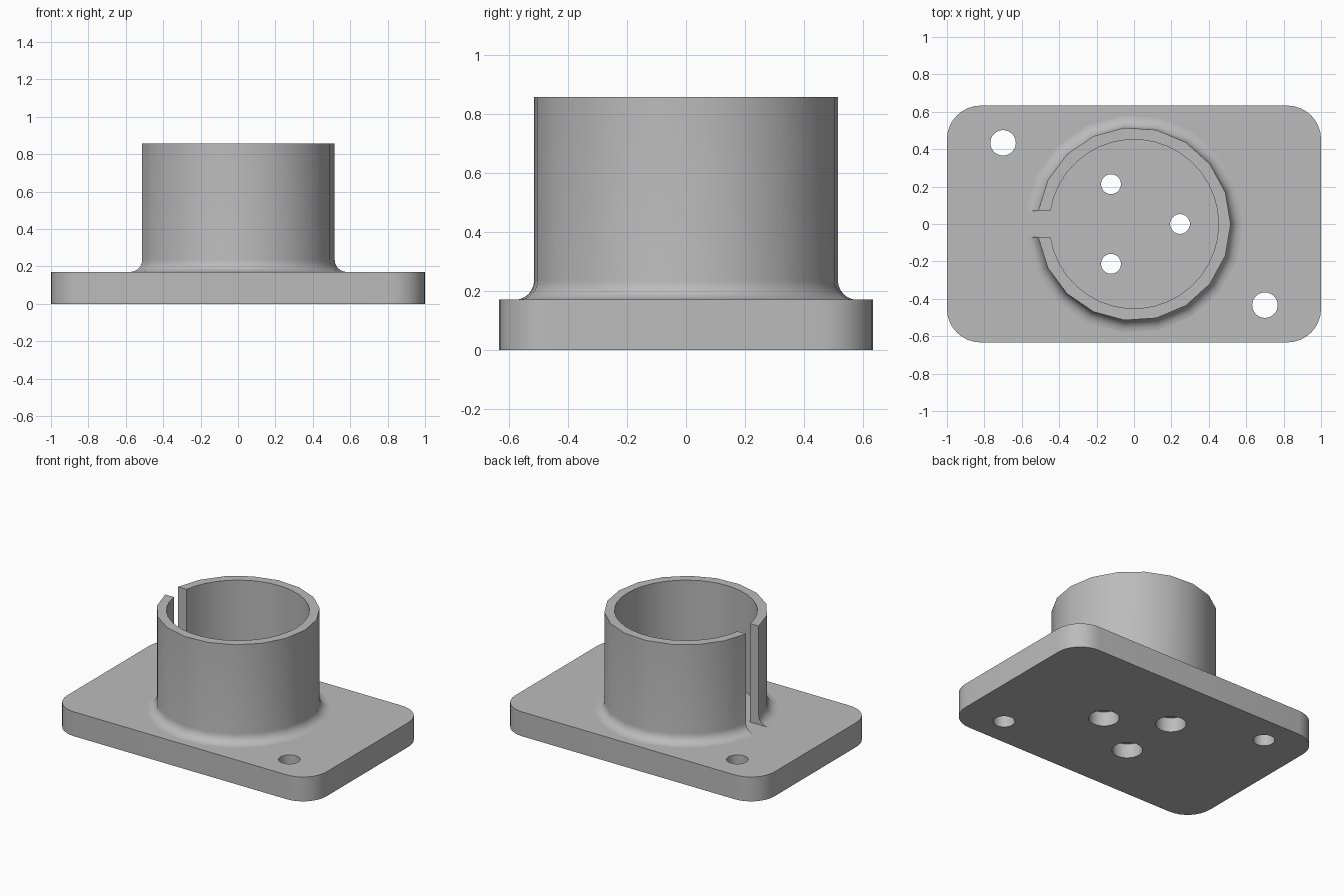
import bpy, bmesh, math

if "Cube" in bpy.data.objects:
    bpy.data.objects.remove(bpy.data.objects["Cube"])

PLATE_TOP = 0.17
CUP_TOP = 0.857
R_IN, R_OUT, FILLET = 0.452, 0.517, 0.065
SLOT_HALF = 0.07
STEPS = 36

grey = bpy.data.materials.new("plain_grey")
grey.diffuse_color = (0.5, 0.5, 0.5, 1)
grey.use_nodes = True
grey.node_tree.nodes["Principled BSDF"].inputs["Base Color"].default_value = grey.diffuse_color


def make_object(name, bm):
    bmesh.ops.recalc_face_normals(bm, faces=bm.faces[:])
    mesh = bpy.data.meshes.new(name)
    bm.to_mesh(mesh)
    bm.free()
    mesh.materials.append(grey)
    obj = bpy.data.objects.new(name, mesh)
    bpy.context.collection.objects.link(obj)
    return obj


def activate(obj):
    bpy.ops.object.select_all(action='DESELECT')
    obj.select_set(True)
    bpy.context.view_layer.objects.active = obj


def add_pin(bm, cx, cy, profile, n=32):
    """Solid of revolution with flat ends, profile of (radius, z)."""
    rings = [[bm.verts.new((cx + r * math.cos(2 * math.pi * i / n),
                            cy + r * math.sin(2 * math.pi * i / n), z))
              for i in range(n)] for r, z in profile]
    for a, b in zip(rings, rings[1:]):
        for i in range(n):
            j = (i + 1) % n
            bm.faces.new((a[i], a[j], b[j], b[i]))
    bm.faces.new(rings[0][::-1])
    bm.faces.new(rings[-1])


# Base plate: rounded rectangle outline, extruded
bm = bmesh.new()
hx, hy, rc = 1.0, 0.633, 0.18
outline = []
for k, (sx, sy) in enumerate([(1, 1), (-1, 1), (-1, -1), (1, -1)]):
    for i in range(9):
        a = math.radians(90 * k + 90 * i / 8)
        outline.append(bm.verts.new((sx * (hx - rc) + rc * math.cos(a),
                                     sy * (hy - rc) + rc * math.sin(a), 0)))
bottom = bm.faces.new(outline)
top = bmesh.ops.extrude_face_region(bm, geom=[bottom])
bmesh.ops.translate(bm, vec=(0, 0, PLATE_TOP),
                    verts=[g for g in top["geom"] if isinstance(g, bmesh.types.BMVert)])
plate = make_object("base_plate", bm)

# Holes: two plain corner holes, three counterbored from below
bm = bmesh.new()
for s in (-1, 1):
    add_pin(bm, s * 0.7, -s * 0.434, [(0.068, -0.1), (0.068, 0.3)])
for k in range(3):
    a = math.radians(120 * k)
    add_pin(bm, 0.246 * math.cos(a), 0.246 * math.sin(a),
            [(0.096, -0.1), (0.096, 0.1), (0.053, 0.1), (0.053, 0.3)])
cutter = make_object("hole_cutter", bm)
cutter.hide_render = True
mod = plate.modifiers.new("holes", 'BOOLEAN')
mod.operation = 'DIFFERENCE'
mod.solver = 'EXACT'
mod.object = cutter
activate(plate)
bpy.ops.object.modifier_apply(modifier=mod.name)
bpy.data.objects.remove(cutter)
bpy.ops.object.shade_smooth_by_angle(angle=math.radians(30))

# Cup wall: profile with a foot fillet, swept round to leave a slot at -x
profile = [(R_IN, PLATE_TOP - 0.02), (R_IN, CUP_TOP), (R_OUT, CUP_TOP)]
for i in range(7):
    a = math.radians(90 * i / 6)
    profile.append((R_OUT + FILLET * (1 - math.cos(a)),
                    PLATE_TOP + FILLET * (1 - math.sin(a))))
profile.append((R_OUT + FILLET, PLATE_TOP - 0.02))


def wall_point(r, i):
    end = math.pi - math.asin(SLOT_HALF / r)
    a = -end + 2 * end * i / STEPS
    return r * math.cos(a), r * math.sin(a)


bm = bmesh.new()
sections = []
for i in range(STEPS + 1):
    section = []
    for r, z in profile:
        x, y = wall_point(r, i)
        if r > R_IN and i % 2:  # coarser facets on the outside
            (x0, y0), (x1, y1) = wall_point(r, i - 1), wall_point(r, i + 1)
            x, y = (x0 + x1) / 2, (y0 + y1) / 2
        section.append(bm.verts.new((x, y, z)))
    sections.append(section)
n = len(profile)
for a, b in zip(sections, sections[1:]):
    for i in range(n):
        j = (i + 1) % n
        bm.faces.new((a[i], a[j], b[j], b[i]))
bm.faces.new(sections[0])
bm.faces.new(sections[-1][::-1])
cup = make_object("slotted_cup", bm)
activate(cup)
bpy.ops.object.shade_smooth_by_angle(angle=math.radians(30))
